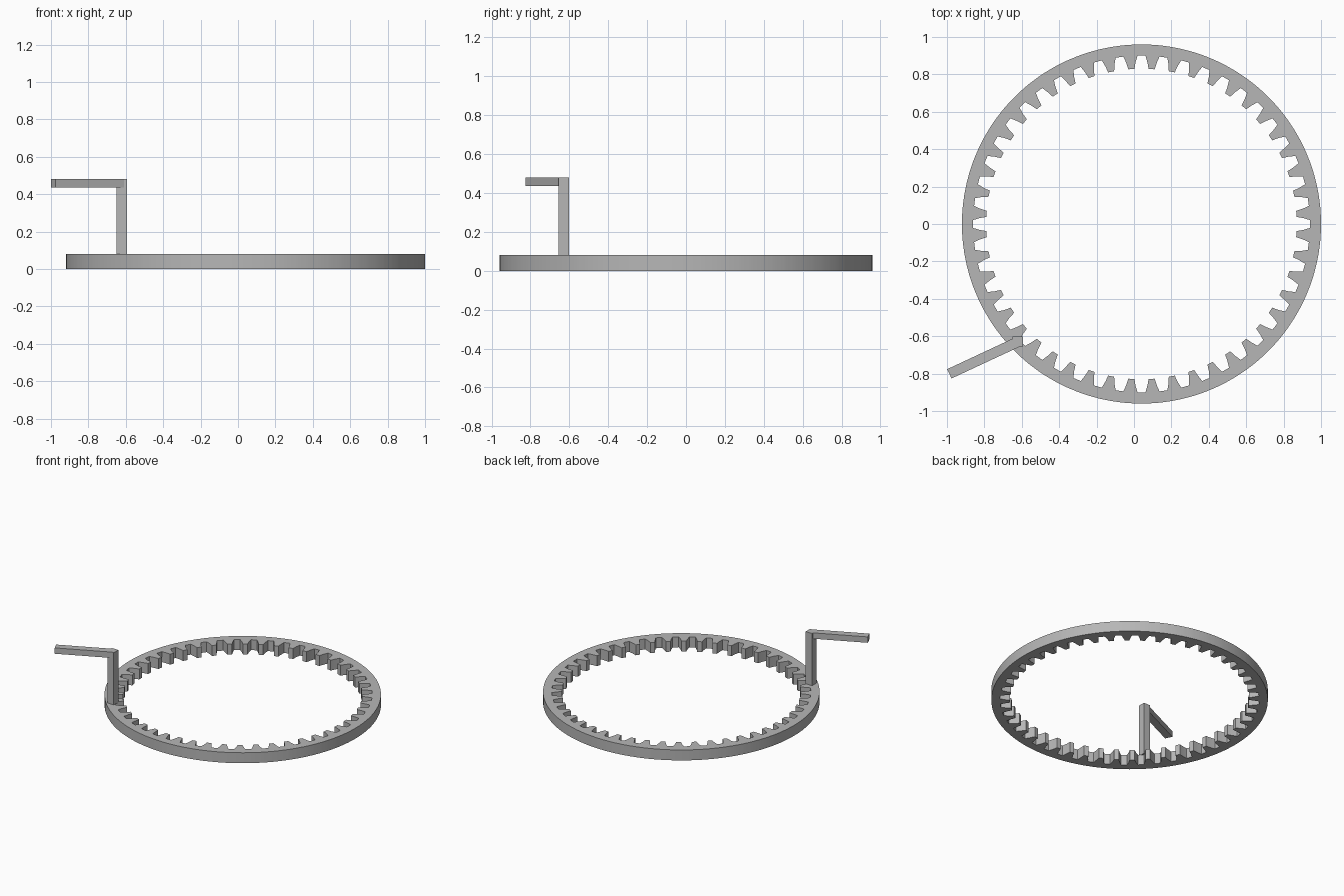
import bpy, bmesh
from math import cos, sin, pi, radians
from mathutils import Matrix, Vector

cube = bpy.data.objects.get("Cube")
if cube:
    bpy.data.objects.remove(cube, do_unlink=True)

grey = bpy.data.materials.new("mid grey")
grey.use_nodes = True
grey.diffuse_color = (0.47, 0.47, 0.47, 1)
grey.node_tree.nodes["Principled BSDF"].inputs["Base Color"].default_value = grey.diffuse_color

TEETH = 48
OUTER = 0.96
HEIGHT = 0.08
CENTRE_X = 0.04
BAR = 0.055
TOP = 0.48


def add_object(name, bm):
    bmesh.ops.recalc_face_normals(bm, faces=bm.faces)
    mesh = bpy.data.meshes.new(name)
    bm.to_mesh(mesh)
    bm.free()
    mesh.materials.append(grey)
    obj = bpy.data.objects.new(name, mesh)
    bpy.context.collection.objects.link(obj)
    return obj


def add_bar(name, size, centre, turn=0.0):
    bm = bmesh.new()
    bmesh.ops.create_cube(bm, size=1, matrix=Matrix.Translation(centre)
                          @ Matrix.Rotation(turn, 4, 'Z')
                          @ Matrix.Diagonal((*size, 1)))
    return add_object(name, bm)


# Ring gear: one gap profile (offset in pitches, radius), repeated around the circle
gap = [(-0.35, 0.83), (-0.28, 0.865), (-0.18, 0.90),
       (0.18, 0.90), (0.28, 0.865), (0.35, 0.83)]
bm = bmesh.new()
sections = []
for i in range(TEETH):
    for offset, radius in gap:
        a = 2 * pi * (i + offset) / TEETH
        sections.append([bm.verts.new((CENTRE_X + r * cos(a), r * sin(a), z))
                         for r, z in ((radius, 0), (OUTER, 0),
                                      (OUTER, HEIGHT), (radius, HEIGHT))])
for s, t in zip(sections, sections[1:] + sections[:1]):
    for k in range(4):
        n = (k + 1) % 4
        bm.faces.new((s[k], s[n], t[n], t[k]))
ring = add_object("ring_gear", bm)
ring.select_set(True)
bpy.context.view_layer.objects.active = ring
bpy.ops.object.shade_smooth_by_angle(angle=radians(12))

# Upright post standing on the rim
base = HEIGHT - 0.004
add_bar("upright_post", (BAR, BAR, TOP - base),
        Vector((-0.622, -0.628, (TOP + base) / 2)))

# Handle arm reaching outward from the post top
turn = radians(25)
length = 0.414
thick = 0.045
end = Vector((-0.612, -0.626, TOP - thick / 2))
add_bar("handle_arm", (length, BAR, thick),
        end - Vector((cos(turn), sin(turn), 0)) * length / 2, turn)
